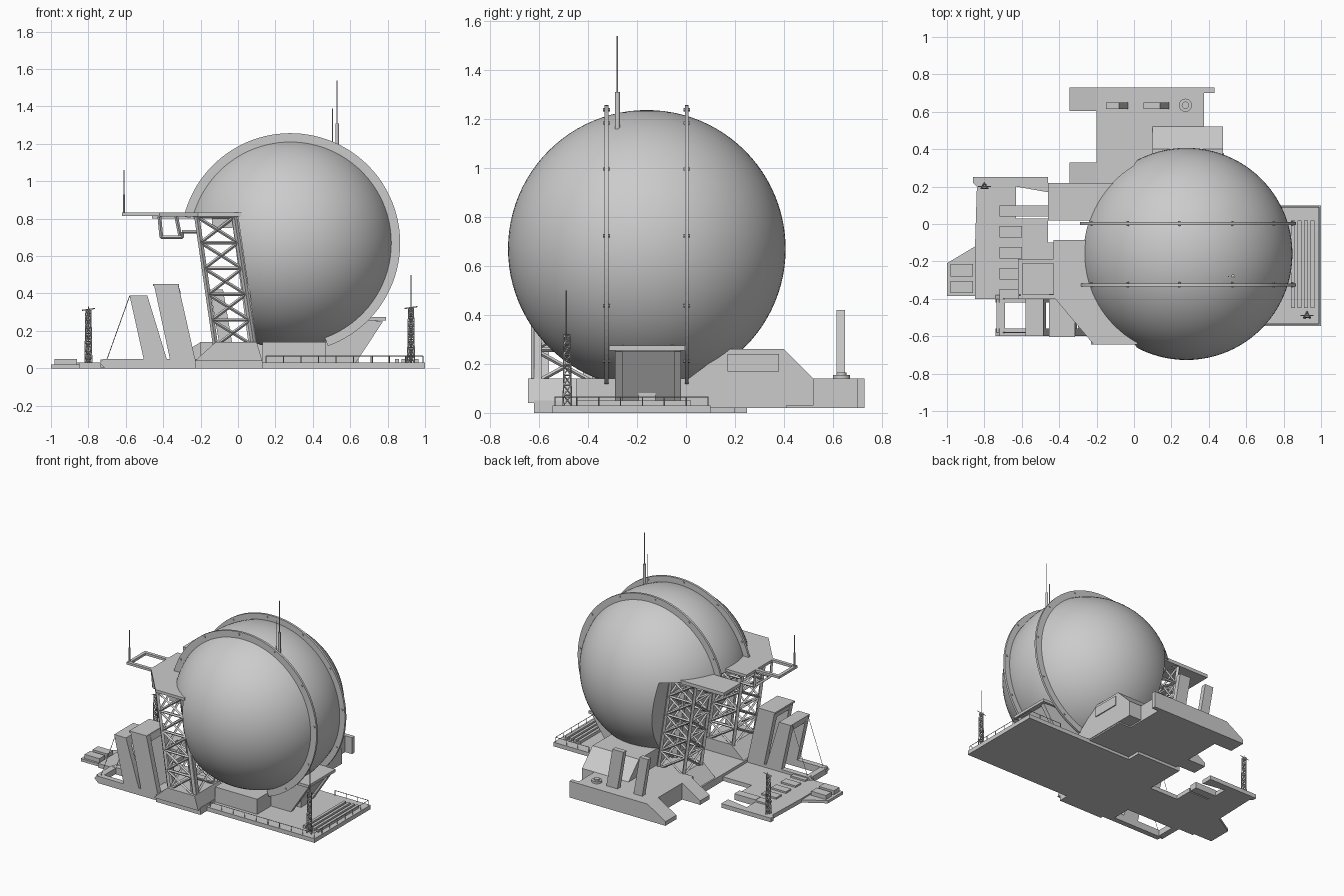
import bpy, bmesh, math
from mathutils import Vector

if "Cube" in bpy.data.objects:
    bpy.data.objects.remove(bpy.data.objects["Cube"])

C = Vector((0.28, -0.16, 0.67))   # globe centre
R = 0.567


def finish(name, bm, smooth=False):
    bmesh.ops.recalc_face_normals(bm, faces=bm.faces)
    me = bpy.data.meshes.new(name)
    bm.to_mesh(me)
    bm.free()
    ob = bpy.data.objects.new(name, me)
    bpy.context.collection.objects.link(ob)
    if smooth:
        bpy.ops.object.select_all(action='DESELECT')
        ob.select_set(True)
        bpy.context.view_layer.objects.active = ob
        bpy.ops.object.shade_smooth_by_angle(angle=math.radians(35))
    return ob


def prism(name, pts, axis, a, b):
    """Extrude a 2D profile along an axis from a to b."""
    at = {'x': lambda p, t: (t, p[0], p[1]), 'y': lambda p, t: (p[0], t, p[1]),
          'z': lambda p, t: (p[0], p[1], t)}[axis]
    bm = bmesh.new()
    lo = [bm.verts.new(at(p, a)) for p in pts]
    hi = [bm.verts.new(at(p, b)) for p in pts]
    bm.faces.new(lo)
    bm.faces.new(hi[::-1])
    n = len(pts)
    for i in range(n):
        bm.faces.new((lo[i], lo[(i + 1) % n], hi[(i + 1) % n], hi[i]))
    return finish(name, bm)


def box(name, x0, x1, y0, y1, z0, z1):
    return prism(name, [(x0, y0), (x1, y0), (x1, y1), (x0, y1)], 'z', z0, z1)


def rods(name, segs, r, sides=6):
    """One object made of straight bars between point pairs."""
    bm = bmesh.new()
    for p, q in segs:
        p, q = Vector(p), Vector(q)
        d = q - p
        m = d.to_track_quat('Z', 'Y').to_matrix().to_4x4()
        m.translation = (p + q) / 2
        bmesh.ops.create_cone(bm, cap_ends=True, segments=sides, radius1=r, radius2=r,
                              depth=d.length, matrix=m)
    return finish(name, bm, sides > 6)


def lattice(bot, top, bays):
    """Legs, hoops and X bracing between a bottom and a top quad."""
    bot, top = [Vector(p) for p in bot], [Vector(p) for p in top]
    legs, braces, n = list(zip(bot, top)), [], len(bot)
    for k in range(bays):
        lo = [p.lerp(q, k / bays) for p, q in legs]
        hi = [p.lerp(q, (k + 1) / bays) for p, q in legs]
        for i in range(n):
            j = (i + 1) % n
            braces += [(lo[i], hi[j]), (lo[j], hi[i]), (hi[i], hi[j])]
    return legs, braces


def cut(ob, cutter):
    mod = ob.modifiers.new("cut", 'BOOLEAN')
    mod.operation, mod.object, mod.solver = 'DIFFERENCE', cutter, 'EXACT'
    bpy.context.view_layer.objects.active = ob
    bpy.ops.object.modifier_apply(modifier=mod.name)
    bpy.data.objects.remove(cutter)


# Globe, cut away on the left behind the towers
bm = bmesh.new()
bmesh.ops.create_uvsphere(bm, u_segments=96, v_segments=48, radius=R)
bmesh.ops.translate(bm, verts=bm.verts, vec=C)
globe = finish("globe", bm, True)
cut(globe, prism("globe_cutter", [(-.6, .81), (0, .81), (.1, .12), (.1, 0), (-.6, 0)], 'y', -1, 1))

# Two arched ribs with bolts
for name, y in (("front_rib", -.325), ("rear_rib", 0.003)):
    angs = [math.radians(166 - i * 236 / 72) for i in range(73)]
    arc = lambda r: [(C.x + r * math.cos(a), C.z + r * math.sin(a)) for a in angs]
    prism(name, arc(.587) + arc(.53)[::-1], 'y', y - .008, y + .008)
    rods(name + "_bolts", [((C.x + .57 * math.cos(a), y - .014, C.z + .57 * math.sin(a)),
                            (C.x + .57 * math.cos(a), y + .014, C.z + .57 * math.sin(a)))
                           for a in angs[4::9]], .007)

# Roof spire
rods("spire_base", [((.53, -.28, 1.1), (.53, -.28, 1.31))], .01, 12)
rods("spire_tip", [((.53, -.28, 1.3), (.53, -.28, 1.54)), ((.505, -.28, 1.14), (.505, -.28, 1.39))], .003)

# Ground slab, pedestal and right buttress
box("right_slab", .1, 1, -.545, .1, 0, .03)
box("centre_slab", -.23, .13, -.62, .2, 0, .05)
box("pedestal", .13, .47, -.45, .41, .02, .14)
prism("buttress", [(.45, .03), (.61, .03), (.76, .25), (.6, .3), (.45, .2)], 'y', -.26, -.05)
for i, y in enumerate((-.29, -.05)):
    prism(f"buttress_cheek_{i}", [(.47, .03), (.63, .03), (.775, .25), (.6, .27), (.47, .2)], 'y', y, y + .03)
box("buttress_cap", .6, .79, -.315, -.005, .255, .275)
box("door", .6, .645, -.195, -.125, .03, .12)

# Pipes and railing on the right slab
for i in range(4):
    box(f"pipe_{i}", .84 + i * .035, .86 + i * .035, -.45, .02, .03, .05)
path = [(.15, -.535), (.99, -.535), (.99, .09), (.72, .09)]
segs = []
for a, b in zip(path, path[1:]):
    a, b = Vector(a), Vector(b)
    n = round((b - a).length / .09)
    segs.append(((*a, .065), (*b, .065)))
    segs += [((*a.lerp(b, i / n), .03), (*a.lerp(b, i / n), .065)) for i in range(n + 1)]
rods("railing", segs, .0025, 4)

# Lattice masts with aerials
for name, x, y, z0, z1, tip in (("right_mast", .925, -.49, .03, .32, .5), ("left_mast", -.8, .2, .02, .31, .33)):
    tri = lambda r, z: [(x + r * math.cos(a), y + r * math.sin(a), z) for a in (math.pi / 2, 3.67, 5.76)]
    legs, braces = lattice(tri(.022, z0), tri(.016, z1), 7)
    rods(name, legs + braces, .003, 4)
    rods(name + "_aerial", [((x, y, z1 - .02), (x, y, tip)), ((x - .035, y, z1), (x + .035, y, z1 + .01))], .003, 4)

# Two leaning towers on wedge feet
for name, y0, y1 in (("front_tower", -.62, -.37), ("rear_tower", 0, .2)):
    quad = lambda x0, x1, z: [(x0, y0, z), (x1, y0, z), (x1, y1, z), (x0, y1, z)]
    legs, braces = lattice(quad(-.12, .085, .12), quad(-.22, -.02, .81), 5)
    rods(name + "_legs", legs, .014, 4)
    rods(name + "_braces", braces, .009, 4)
    prism(name + "_foot", [(-.23, .04), (.13, .04), (.1, .14), (-.12, .14)], 'y', y0 - .025, y1 + .02)
    prism(name + "_inner_column", [(.06, .1), (.105, .1), (.01, .81), (-.035, .81)], 'y', y0, y0 + .03)
    box(name + "_service_box", -.14, -.03, y0 + .03, y1 - .05, .75, .81)

# Upper decks and the outrigger frame
prism("front_deck", [(-.43, -.085), (-.2, -.085), (-.16, -.45), (.02, -.58), (.02, -.645), (-.215, -.645),
                     (-.43, -.39)], 'z', .812, .832)
box("rear_deck", -.46, -.08, .02, .22, .80, .825)
for i, y in enumerate((-.2, -.39)):
    box(f"outrigger_arm_{i}", -.62, -.4, y - .012, y + .012, .815, .832)
    rods(f"deck_bracket_{i}", [((-.42, y, .81), (-.41, y, .7)), ((-.41, y, .7), (-.3, y, .7)),
                               ((-.3, y, .7), (-.3, y, .73)), ((-.3, y, .73), (-.21, y, .73)),
                               ((-.33, y, .81), (-.31, y, .71))], .01, 4)
box("outrigger_end", -.62, -.597, -.39, -.2, .815, .832)
rods("bracket_ties", [((x, -.39, .7), (x, -.2, .7)) for x in (-.41, -.3)], .01, 4)
rods("deck_aerial", [((-.61, -.38, .83), (-.61, -.38, 1.06))], .003)
rods("deck_aerial_base", [((-.61, -.38, .83), (-.61, -.38, .93))], .006)

# Leaning portal fins at the front left and their base frame
for name, xt, w, zt, xb, wb in (("outer_fin", -.58, .095, .39, -.5, .125), ("inner_fin", -.45, .13, .45, -.36, .135)):
    side = [(xt, zt), (xt + w, zt), (xb + wb, .03), (xb, .03)]
    for tag, y in (("front", -.6), ("rear", -.42)):
        prism(f"{name}_{tag}_plate", side, 'y', y, y + .04)
    prism(name + "_head", [(xt, zt), (xt + w, zt), (xt + w + .015, zt - .05), (xt + .012, zt - .05)], 'y', -.56, -.42)
box("inner_fin_cap", -.455, -.315, -.605, -.375, .44, .452)
for tag, y in (("front", -.6), ("rear", -.42)):
    prism(f"fin_base_{tag}_rail", [(-.71, 0), (-.23, 0), (-.23, .05), (-.72, .05), (-.74, .03)], 'y', y, y + .04)
box("fin_base_end", -.735, -.69, -.58, -.4, .005, .048)
box("fin_base_tie", -.3, -.23, -.58, -.4, 0, .045)
rods("stay_cables", [((-.58, y, .385), (-.7, y, .05)) for y in (-.58, -.4)], .002, 4)

# Low pad on the left with raised panels
prism("left_pad", [(-.85, -.4), (-.46, -.4), (-.46, .03), (-.63, .03), (-.63, .2), (-.46, .17), (-.46, .25),
                   (-.86, .25), (-.86, .22), (-.84, .2), (-.85, -.12)], 'z', 0, .03)
prism("pad_wing", [(-1, -.385), (-.85, -.385), (-.85, -.12), (-1, -.21)], 'z', 0, .02)
box("link_slab", -.47, -.22, -.38, -.1, 0, .03)
box("pad_edge_beam", -.63, -.46, .04, .1, .0, .045)
for i in range(5):
    box(f"pad_panel_{i}", -.72, -.6, .04 - i * .112, .1 - i * .112, .03, .042)
for i, y in enumerate((-.37, -.28)):
    box(f"wing_panel_{i}", -.98, -.86, y, y + .065, .02, .05)

# Rear building: low hall, ramped feet and sloped housing
box("rear_hall", -.2, .375, .2, .73, .02, .14)
box("rear_hall_lip", .37, .43, .70, .73, .02, .14)
for i, (y0, y1) in enumerate(((.605, .73), (.22, .33))):
    prism(f"rear_ramp_{i}", [(-.345, .02), (-.2, .02), (-.2, .14), (-.345, .05)], 'y', y0, y1)
prism("rear_housing", [(0, .03), (.52, .03), (.52, .14), (.4, .26), (.17, .26), (.01, .14)], 'x', .1, .475)
box("housing_panel", .47, .482, .17, .38, .17, .24)

# Leaning exhaust fins and round valve on the hall roof
for i, (x, w) in enumerate(((-.1, .07), (.1, .09))):
    prism(f"exhaust_fin_{i}", [(x, .13), (x + w, .13), (x + w - .05, .42), (x - .05, .42)], 'y', .615, .65)
rods("valve_body", [((.275, .635, .14), (.275, .635, .155))], .035, 16)
rods("valve_cap", [((.275, .635, .155), (.275, .635, .165))], .02, 12)
